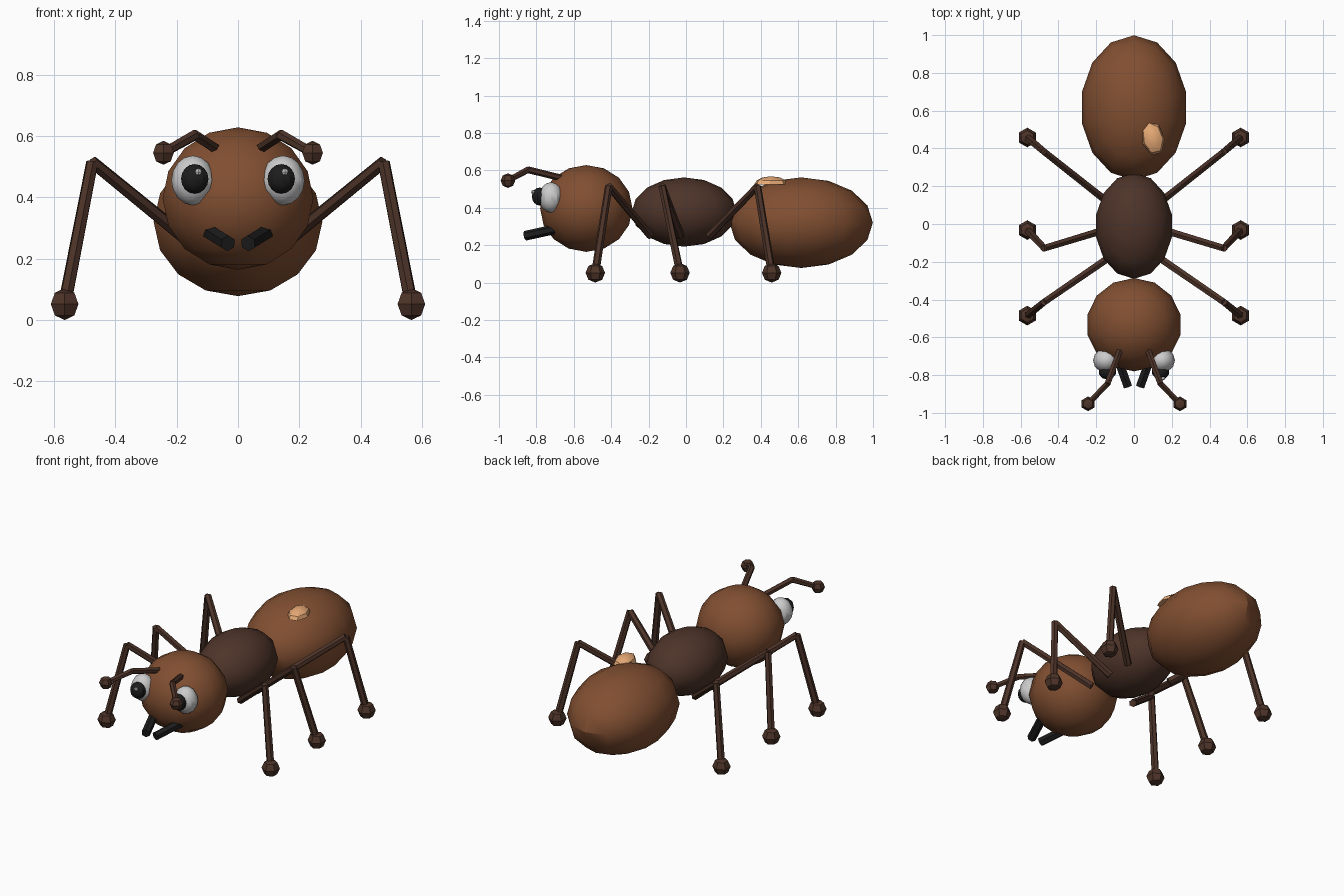
import bpy, bmesh
from math import radians
from mathutils import Vector

if "Cube" in bpy.data.objects:
    bpy.data.objects.remove(bpy.data.objects["Cube"])


def mat(name, rgb):
    m = bpy.data.materials.new(name)
    m.diffuse_color = (*rgb, 1)
    m.use_nodes = True
    m.node_tree.nodes["Principled BSDF"].inputs["Base Color"].default_value = m.diffuse_color
    return m


BROWN = mat("brown", (0.22, 0.078, 0.031))
DARK = mat("dark_brown", (0.075, 0.034, 0.022))
BLACK = mat("black", (0.012, 0.012, 0.012))
WHITE = mat("white", (0.85, 0.85, 0.85))
TAN = mat("tan", (0.8, 0.4, 0.18))


def finish(o, name, m, angle=30):
    o.name = name
    o.data.materials.append(m)
    bpy.ops.object.shade_smooth_by_angle(angle=radians(angle))
    return o


def ball(name, loc, size, m, segs, rings, rot=0):
    bpy.ops.mesh.primitive_uv_sphere_add(segments=segs, ring_count=rings, radius=1,
                                         location=loc, rotation=(0, 0, rot))
    o = bpy.context.object
    o.scale = size
    bpy.ops.object.transform_apply(location=False, rotation=False, scale=True)
    return finish(o, name, m)


def rod(name, a, b, r1, r2, m, sides=6):
    a, b = Vector(a), Vector(b)
    bpy.ops.mesh.primitive_cone_add(vertices=sides, radius1=r1, radius2=r2,
                                    depth=(b - a).length, location=(a + b) / 2)
    o = bpy.context.object
    o.rotation_euler = (b - a).to_track_quat('Z', 'Y').to_euler()
    return finish(o, name, m)


# Body segments
ball("abdomen", (0, 0.616, 0.32), (0.282, 0.383, 0.242), BROWN, 14, 8)
ball("thorax", (0, -0.01, 0.377), (0.205, 0.28, 0.185), DARK, 14, 8)
ball("head", (0, -0.533, 0.396), (0.252, 0.247, 0.232), BROWN, 14, 8)

# Raised patch on the abdomen: upper half of a flattened ball
patch = ball("abdomen_patch", (0.1, 0.455, 0.525), (0.06, 0.095, 0.043), TAN, 7, 6, radians(14))
bm = bmesh.new()
bm.from_mesh(patch.data)
bmesh.ops.delete(bm, geom=[v for v in bm.verts if v.co.z < -0.001], context='VERTS')
bmesh.ops.holes_fill(bm, edges=bm.edges)
bm.to_mesh(patch.data)
bm.free()

# Leg joints for the +x side: hip, knee, foot
LEGS = {
    "front": ((0.15, -0.19, 0.25), (0.475, -0.413, 0.515), (0.565, -0.485, 0.052)),
    "middle": ((0.15, -0.03, 0.25), (0.475, -0.128, 0.515), (0.565, -0.032, 0.052)),
    "rear": ((0.15, 0.125, 0.25), (0.475, 0.382, 0.515), (0.565, 0.458, 0.052)),
}

for side, s in (("right", 1), ("left", -1)):
    def p(c):
        return (s * c[0], c[1], c[2])

    for pos, (hip, knee, foot) in LEGS.items():
        n = f"{side}_{pos}"
        rod(n + "_thigh", p(hip), p(knee), 0.022, 0.02, DARK)
        rod(n + "_shin", p(knee), p(foot), 0.02, 0.022, DARK)
        ball(n + "_foot", p(foot), (0.052,) * 3, DARK, 6, 4)

    # Antenna
    base, bend, tip = (0.075, -0.67, 0.56), (0.14, -0.845, 0.603), (0.243, -0.952, 0.545)
    rod(side + "_antenna_lower", p(base), p(bend), 0.018, 0.018, DARK)
    rod(side + "_antenna_upper", p(bend), p(tip), 0.018, 0.016, DARK)
    ball(side + "_antenna_tip", p(tip), (0.039,) * 3, DARK, 6, 4)

    # Eye with pupil and highlight (highlight leans the same way on both eyes)
    ball(side + "_eye", p((0.147, -0.722, 0.455)), (0.07, 0.065, 0.081), WHITE, 12, 8)
    ball(side + "_pupil", p((0.141, -0.782, 0.46)), (0.047, 0.042, 0.048), BLACK, 10, 8)
    ball(side + "_eye_highlight", (s * 0.141 + 0.012, -0.816, 0.483),
         (0.012,) * 3, WHITE, 6, 4)

    # Mandible
    rod(side + "_mandible", p((0.09, -0.7, 0.285)), p((0.033, -0.86, 0.25)), 0.026, 0.026, BLACK)
